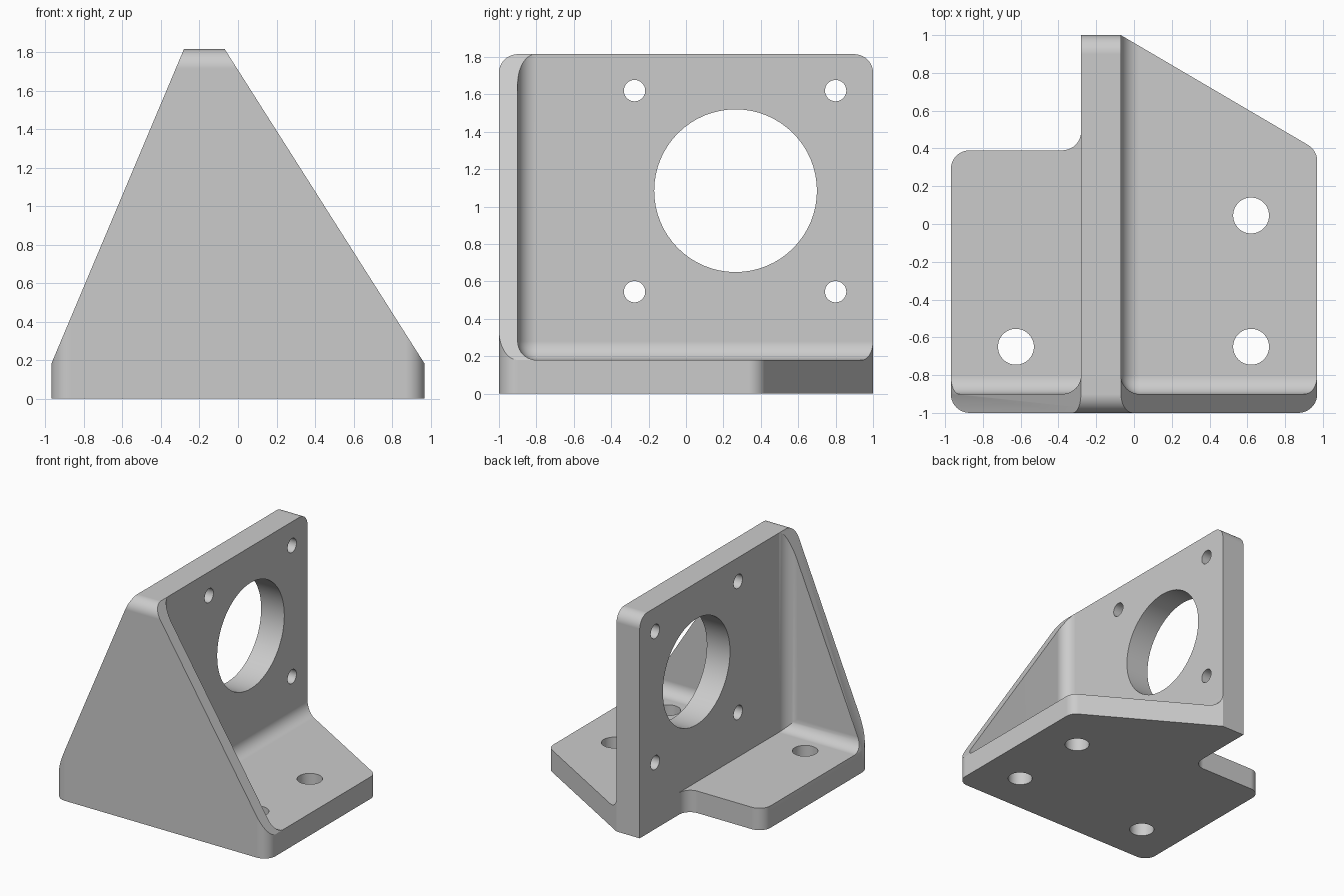
import bpy
import bmesh
import math
from mathutils import Vector

if "Cube" in bpy.data.objects:
    bpy.data.objects.remove(bpy.data.objects["Cube"], do_unlink=True)

# Main dimensions
HEIGHT = 1.815
BASE_TOP = 0.18
GUSSET_BACK = -0.9
WALL_RIGHT, WALL_LEFT = -0.28, -0.07
HALF_WIDTH = 0.97
FILLET = 0.1

grey = bpy.data.materials.new("light_grey")
grey.use_nodes = True
grey.diffuse_color = (0.6, 0.6, 0.6, 1)
grey.node_tree.nodes["Principled BSDF"].inputs["Base Color"].default_value = (0.6, 0.6, 0.6, 1)


def rounded(corners, steps=10):
    """Outline through (u, v, radius) corners, with arcs where radius > 0."""
    points = []
    for i, (u, v, r) in enumerate(corners):
        p = Vector((u, v))
        if r == 0:
            points.append(p)
            continue
        a = (Vector(corners[i - 1][:2]) - p).normalized()
        b = (Vector(corners[(i + 1) % len(corners)][:2]) - p).normalized()
        half = a.angle(b) / 2
        centre = p + (a + b).normalized() * r / math.sin(half)
        start = math.atan2(*(p + a * r / math.tan(half) - centre).yx)
        end = math.atan2(*(p + b * r / math.tan(half) - centre).yx)
        sweep = (end - start + math.pi) % math.tau - math.pi
        for k in range(steps + 1):
            t = start + sweep * k / steps
            points.append(centre + Vector((math.cos(t), math.sin(t))) * r)
    return points


def circle(u, v, r, count=64):
    return [Vector((u + r * math.cos(math.tau * k / count),
                    v + r * math.sin(math.tau * k / count))) for k in range(count)]


def make_object(name, bm):
    bmesh.ops.recalc_face_normals(bm, faces=bm.faces)
    mesh = bpy.data.meshes.new(name)
    bm.to_mesh(mesh)
    bm.free()
    mesh.materials.append(grey)
    obj = bpy.data.objects.new(name, mesh)
    bpy.context.collection.objects.link(obj)
    return obj


def prism(name, outline, axis, low, high):
    """Extrude a closed outline along one axis."""
    place = {"x": lambda p, w: (w, p.x, p.y),
             "y": lambda p, w: (p.x, w, p.y),
             "z": lambda p, w: (p.x, p.y, w)}[axis]
    bm = bmesh.new()
    ends = [[bm.verts.new(place(p, w)) for p in outline] for w in (low, high)]
    for ring in ends:
        bm.faces.new(ring)
    for i in range(len(outline)):
        bm.faces.new((ends[0][i - 1], ends[0][i], ends[1][i], ends[1][i - 1]))
    return make_object(name, bm)


def pocket(name, wall_x, outer_x, round_wall_foot):
    """Block of empty space beside the wall, with its inner edges rounded."""
    bm = bmesh.new()
    bmesh.ops.create_cube(bm, size=1)
    for v in bm.verts:
        v.co = (min(wall_x, outer_x) if v.co.x < 0 else max(wall_x, outer_x),
                GUSSET_BACK if v.co.y < 0 else 1.3,
                BASE_TOP if v.co.z < 0 else 2.2)
    bm.normal_update()
    inner = (wall_x, GUSSET_BACK, BASE_TOP)
    edges = []
    for e in bm.edges:
        on = [all(abs(v.co[k] - inner[k]) < 0.001 for v in e.verts) for k in range(3)]
        if sum(on) == 2 and (on[1] or round_wall_foot):
            edges.append(e)
    bmesh.ops.bevel(bm, geom=edges, offset=FILLET, segments=10,
                    profile=0.5, affect='EDGES')
    return make_object(name, bm)


def combine(target, tool, operation):
    mod = target.modifiers.new(tool.name, 'BOOLEAN')
    mod.operation = operation
    mod.solver = 'EXACT'
    mod.object = tool
    bpy.context.view_layer.objects.active = target
    bpy.ops.object.modifier_apply(modifier=mod.name)
    bpy.data.objects.remove(tool, do_unlink=True)


# Plan outline of the whole bracket
bracket = prism("motor_mount_bracket", rounded([
    (-HALF_WIDTH, -1, 0.1), (HALF_WIDTH, -1, 0.1), (HALF_WIDTH, 0.39, 0.1),
    (WALL_LEFT, 1, 0), (WALL_RIGHT, 1, 0),
    (WALL_RIGHT, 0.39, 0.1), (-HALF_WIDTH, 0.39, 0.1)]), "z", 0, HEIGHT)

# Side outline rounds the two top corners of the wall
combine(bracket, prism("side_outline", rounded([
    (-1, -0.2, 0), (1, -0.2, 0), (1, HEIGHT, 0.1), (-1, HEIGHT, 0.1)]),
    "x", -1.3, 1.3), 'INTERSECT')


# Front outline slopes the gusset from the base up to the wall
def slope_x(top_x, side_x, z):
    return top_x + (side_x - top_x) * (HEIGHT - z) / (HEIGHT - BASE_TOP)


sides = ((WALL_RIGHT - 0.001, -HALF_WIDTH), (WALL_LEFT + 0.001, HALF_WIDTH))
front = [Vector((slope_x(*sides[s], z), z)) for s, z in
         ((0, -0.1), (1, -0.1), (1, 1.9), (0, 1.9))]
combine(bracket, prism("front_outline", front, "y", -1.3, 1.3), 'INTERSECT')

# Open space on either side of the wall
combine(bracket, pocket("left_pocket", WALL_LEFT, 1.3, True), 'DIFFERENCE')
combine(bracket, pocket("right_pocket", WALL_RIGHT, -1.3, False), 'DIFFERENCE')

# Large bore and four screw holes through the wall
wall_holes = [(0.265, 1.085, 0.435)]
wall_holes += [(y, z, 0.057) for y in (-0.275, 0.8) for z in (0.545, 1.62)]
for hole in wall_holes:
    combine(bracket, prism("wall_hole", circle(*hole), "x", -0.5, 0.2), 'DIFFERENCE')

# Three mounting holes through the base
for x, y in ((0.62, 0.045), (0.62, -0.65), (-0.625, -0.65)):
    combine(bracket, prism("base_hole", circle(x, y, 0.095), "z", -0.1, 0.4), 'DIFFERENCE')

# Smooth fillets, crisp edges
bpy.ops.object.select_all(action='DESELECT')
bracket.select_set(True)
bpy.context.view_layer.objects.active = bracket
bpy.ops.object.shade_smooth_by_angle(angle=math.radians(25))
normals = bracket.modifiers.new("weighted_normals", 'WEIGHTED_NORMAL')
normals.keep_sharp = True
